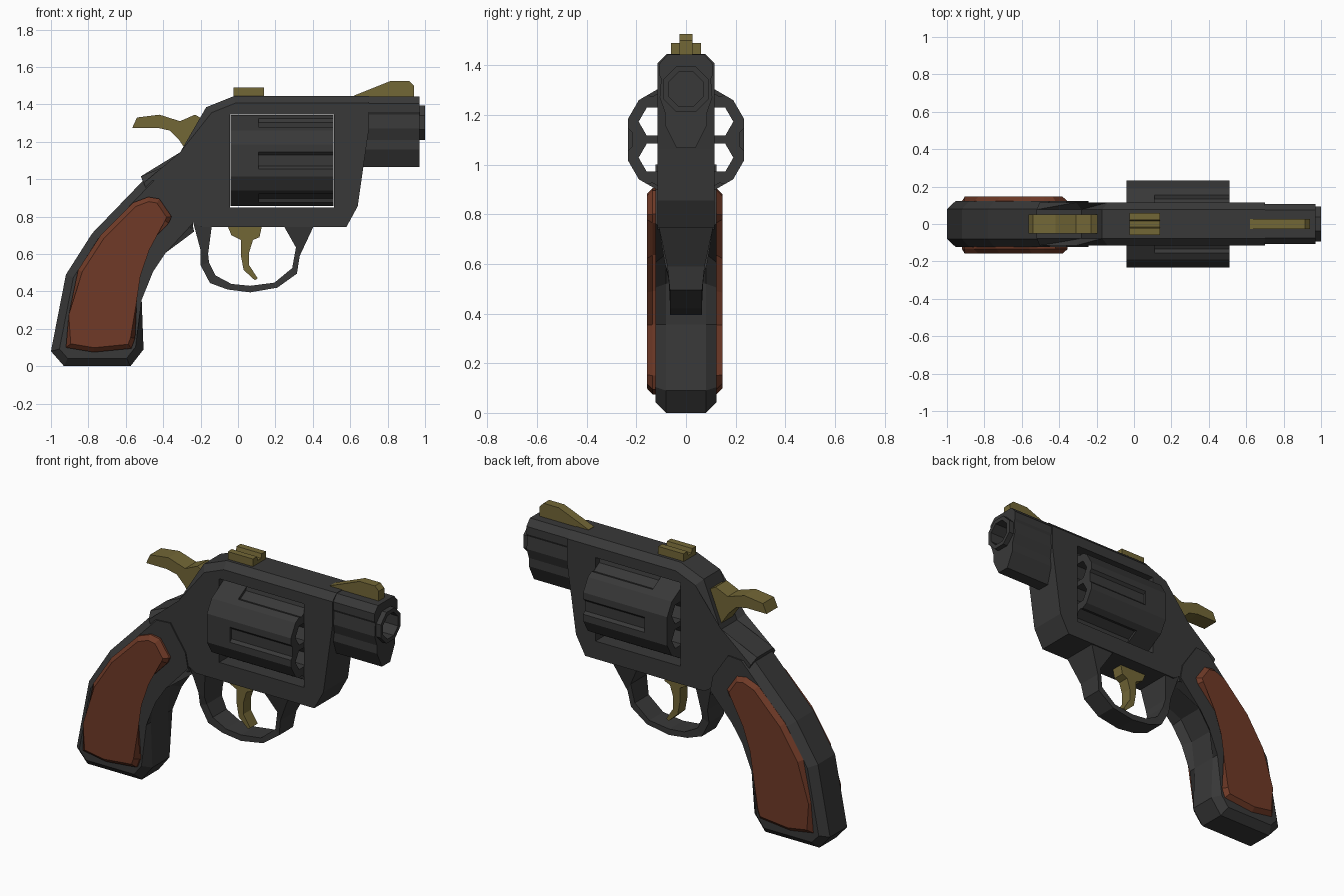
import bpy, bmesh, math
from mathutils import Vector

if "Cube" in bpy.data.objects:
    bpy.data.objects.remove(bpy.data.objects["Cube"])


def material(name, rgb):
    m = bpy.data.materials.new(name)
    m.use_nodes = True
    m.diffuse_color = (*rgb, 1)
    m.node_tree.nodes["Principled BSDF"].inputs["Base Color"].default_value = (*rgb, 1)
    return m


STEEL = material("dark steel", (0.04, 0.04, 0.04))
WOOD = material("brown wood", (0.16, 0.042, 0.02))
BRASS = material("old brass", (0.17, 0.135, 0.037))


def finish(name, bm, mat):
    bmesh.ops.recalc_face_normals(bm, faces=bm.faces)
    mesh = bpy.data.meshes.new(name)
    bm.to_mesh(mesh)
    bm.free()
    mesh.materials.append(mat)
    obj = bpy.data.objects.new(name, mesh)
    bpy.context.collection.objects.link(obj)
    return obj


def add_prism(bm, pts, a, b, axis):
    """Extrude an (x, z) outline along y, or a (y, z) outline along x."""
    def place(p, d):
        return (p[0], d, p[1]) if axis == "y" else (d, p[0], p[1])
    near, far = ([bm.verts.new(place(p, d)) for p in pts] for d in (a, b))
    bm.faces.new(near)
    bm.faces.new(far)
    for i in range(len(pts)):
        j = (i + 1) % len(pts)
        bm.faces.new((near[i], near[j], far[j], far[i]))


def prism(name, pts, a, b, mat, axis="y", bevel=0, rule=None):
    bm = bmesh.new()
    add_prism(bm, pts, a, b, axis)
    if bevel:
        rims = []
        for e in bm.edges:
            p, q = (v.co for v in e.verts)
            if abs(p.y - q.y) < 1e-5 and rule((p + q) / 2):
                rims.append(e)
        bmesh.ops.bevel(bm, geom=rims, offset=bevel, segments=1,
                        affect="EDGES", clamp_overlap=True)
    return finish(name, bm, mat)


def ngon(cy, cz, r, n, turn=0.0):
    return [(cy + r * math.cos(turn + math.tau * i / n),
             cz + r * math.sin(turn + math.tau * i / n)) for i in range(n)]


def cut(obj, cutter):
    cutter.hide_render = True
    mod = obj.modifiers.new("cut", "BOOLEAN")
    mod.operation = "DIFFERENCE"
    mod.solver = "EXACT"
    mod.object = cutter
    bpy.context.view_layer.objects.active = obj
    bpy.ops.object.modifier_apply(modifier=mod.name)
    bpy.data.objects.remove(cutter)


# Frame with an open window for the drum
frame = prism("frame", [
    (-.02, 1.445), (-.17, 1.385), (-.28, 1.115), (-.52, 1.015), (-.50, .97),
    (-.40, .72), (-.24, .74), (-.24, .77), (-.2, .745), (.58, .745),
    (.64, .855), (.67, 1.065), (.70, 1.27), (.70, 1.445)],
    -.115, .115, STEEL, bevel=.038, rule=lambda c: c.z > 1.0 and c.x < .6)
cut(frame, prism("window_cutter", [(-.043, .85), (.513, .85), (.513, 1.345), (-.043, 1.345)],
                 -.3, .3, STEEL))

# Grip core with chamfered straps
prism("grip_core", [
    (-.51, .99), (-.78, .71), (-.92, .49), (-1, .08), (-.93, 0), (-.575, 0),
    (-.505, .09), (-.515, .355), (-.495, .52), (-.415, .64), (-.235, .72),
    (-.26, .85), (-.36, 1.0)],
    -.122, .122, STEEL, bevel=.042, rule=lambda c: c.x < -.45 or c.z < .71)

# Wooden grip panels
panel = [(-.48, .905), (-.42, .895), (-.355, .80), (-.37, .765), (-.495, .635),
         (-.545, .49), (-.565, .355), (-.55, .15), (-.57, .095), (-.77, .075),
         (-.92, .10), (-.905, .275), (-.855, .515), (-.735, .70), (-.56, .875)]
for side, inner, outer in (("right", -.10, -.158), ("left", .10, .146)):
    prism(side + "_grip_panel", panel, inner, outer, WOOD, bevel=.024,
          rule=lambda c: abs(c.y) > .12)

# Barrel with under lug, and hollow muzzle
half = [(.075, 1.442), (.108, 1.405), (.108, 1.36), (.1, 1.345), (.106, 1.27),
        (.085, 1.21), (.085, 1.16), (.038, 1.066)]
barrel = prism("barrel", half + [(-y, z) for y, z in reversed(half)],
               .66, .97, STEEL, axis="x")
muzzle = prism("muzzle", ngon(0, 1.303, .1, 8, math.pi / 8), .96, 1.0, STEEL, axis="x")
for part in (barrel, muzzle):
    cut(part, prism("bore_cutter", ngon(0, 1.303, .075, 8, math.pi / 8),
                    .75, 1.1, STEEL, axis="x"))

# Drum with six chambers and six flutes
AXIS_Z = 1.1
outline = []
for i in range(6):
    for turn in (-20, 20):
        a = math.radians(60 * i + turn)
        outline.append((.248 * math.cos(a), AXIS_Z + .248 * math.sin(a)))
drum = prism("drum", outline, -.04, .51, STEEL, axis="x")
bm = bmesh.new()
for i in range(6):
    a = math.tau * i / 6
    b = a + math.pi / 6
    add_prism(bm, ngon(.145 * math.cos(b), AXIS_Z + .145 * math.sin(b), .065, 6),
              -.2, .7, "x")
    add_prism(bm, ngon(.29 * math.cos(a), AXIS_Z + .29 * math.sin(a), .078, 8,
                       a + math.pi / 8), .11, .7, "x")
cut(drum, finish("drum_cutter", bm, STEEL))

# Trigger guard: outer point, inner point, half width
stations = [
    (-.24, .77, -.14, .75, .11), (-.2, .62, -.16, .60, .085),
    (-.2, .54, -.155, .555, .07), (-.15, .445, -.12, .485, .065),
    (-.055, .41, -.035, .44, .065), (.065, .395, .065, .43, .065),
    (.21, .42, .195, .447, .065), (.315, .495, .29, .525, .065),
    (.33, .59, .31, .635, .075), (.405, .75, .245, .75, .11)]
bm = bmesh.new()
rings = [[bm.verts.new(p) for p in ((ox, -w, oz), (ox, w, oz), (ix, w, iz), (ix, -w, iz))]
         for ox, oz, ix, iz, w in stations]
for r, s in zip(rings, rings[1:]):
    for i in range(4):
        j = (i + 1) % 4
        bm.faces.new((r[i], r[j], s[j], s[i]))
bm.faces.new(rings[0])
bm.faces.new(rings[-1])
finish("trigger_guard", bm, STEEL)

# Brass trigger, hammer and sights
prism("trigger", [
    (-.06, .76), (.13, .76), (.115, .69), (.08, .675), (.06, .61), (.06, .54),
    (.105, .47), (.09, .46), (.03, .515), (.015, .595), (.015, .675), (-.035, .70)],
    -.035, .035, BRASS)
prism("hammer", [
    (-.565, 1.275), (-.54, 1.33), (-.42, 1.345), (-.31, 1.31), (-.23, 1.345),
    (-.15, 1.30), (-.24, 1.10), (-.315, 1.21), (-.365, 1.26), (-.43, 1.275)],
    -.052, .052, BRASS)
prism("front_sight", [
    (.62, 1.438), (.62, 1.447), (.815, 1.525), (.915, 1.525), (.94, 1.5), (.94, 1.438)],
    -.026, .026, BRASS)
prism("rear_sight", [
    (-.06, 1.438), (.06, 1.438), (.06, 1.49), (.022, 1.49), (.016, 1.465),
    (-.016, 1.465), (-.022, 1.49), (-.06, 1.49)],
    -.025, .14, BRASS, axis="x")
